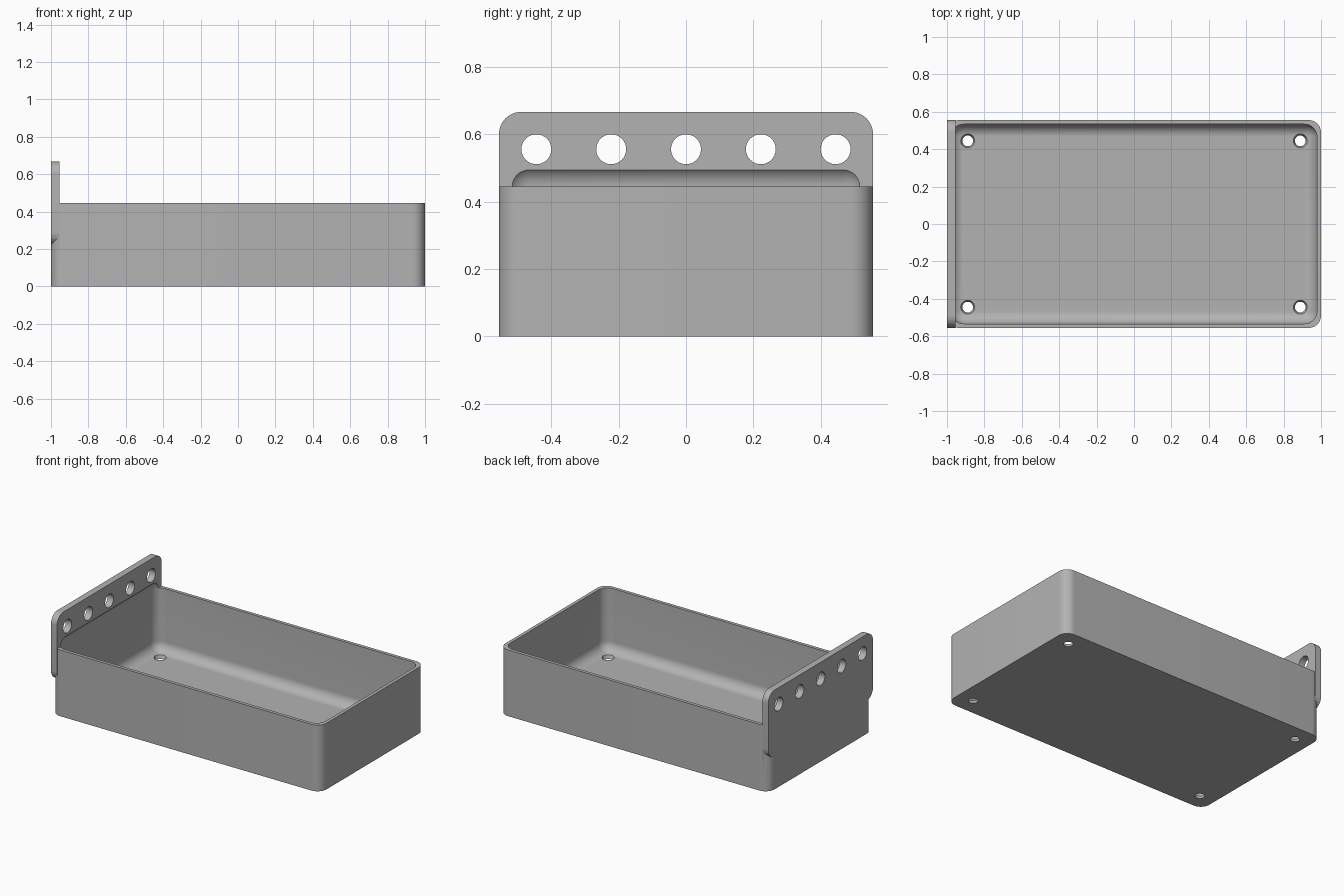
import bpy, bmesh, math
from mathutils import Matrix, Vector

if "Cube" in bpy.data.objects:
    bpy.data.objects.remove(bpy.data.objects["Cube"], do_unlink=True)

U = 2 / 90            # one millimetre of the 90 x 50 x 20 tray
RADIUS = 3 * U
SEGMENTS = 12

grey = bpy.data.materials.new("plain grey")
grey.use_nodes = True
grey.diffuse_color = (0.45, 0.45, 0.45, 1)
grey.node_tree.nodes["Principled BSDF"].inputs["Base Color"].default_value = (0.45, 0.45, 0.45, 1)


def make_object(name, bm):
    bmesh.ops.recalc_face_normals(bm, faces=bm.faces)
    mesh = bpy.data.meshes.new(name)
    bm.to_mesh(mesh)
    bm.free()
    mesh.materials.append(grey)
    obj = bpy.data.objects.new(name, mesh)
    bpy.context.collection.objects.link(obj)
    return obj


def rounded_block(name, low, high, axes):
    """Block whose edges along the given axes are rounded."""
    low, high = Vector(low) * U, Vector(high) * U
    bm = bmesh.new()
    bmesh.ops.create_cube(bm, size=1)
    bmesh.ops.scale(bm, vec=high - low, verts=bm.verts)
    bmesh.ops.translate(bm, vec=(low + high) / 2, verts=bm.verts)

    def along(edge):
        d = edge.verts[0].co - edge.verts[1].co
        return max(range(3), key=lambda i: abs(d[i]))

    edges = [e for e in bm.edges if along(e) in axes]
    bmesh.ops.bevel(bm, geom=edges, offset=RADIUS, offset_type='OFFSET',
                    segments=SEGMENTS, profile=0.5, affect='EDGES')
    return make_object(name, bm)


def drill(name, centre, r_low, r_high, depth, rotation=Matrix()):
    """Round cutter, tapering from r_low to r_high."""
    bm = bmesh.new()
    bmesh.ops.create_cone(bm, cap_ends=True, segments=40, radius1=r_low * U,
                          radius2=r_high * U, depth=depth * U,
                          matrix=Matrix.Translation(Vector(centre) * U) @ rotation)
    return make_object(name, bm)


def combine(target, other, operation):
    mod = target.modifiers.new(operation.lower(), 'BOOLEAN')
    mod.operation = operation
    mod.solver = 'EXACT'
    mod.object = other
    bpy.context.view_layer.objects.active = target
    bpy.ops.object.modifier_apply(modifier=mod.name)
    bpy.data.objects.remove(other, do_unlink=True)


# Tray body with rounded upright corners, joined to the hanging plate
tray = rounded_block("tray", (-45, -25, 0), (45, 25, 20), {2})
plate = rounded_block("hanging_plate", (-45, -25, 10), (-43, 25, 30), {0})
combine(tray, plate, 'UNION')

# Cavity rounded on every edge; its top also scoops into the plate
cavity = rounded_block("cavity_cutter", (-44, -24, 1), (44, 24, 23), {0, 1, 2})
combine(tray, cavity, 'DIFFERENCE')

# Row of hanging holes through the plate
sideways = Matrix.Rotation(math.pi / 2, 4, 'Y')
for i in range(-2, 3):
    combine(tray, drill("hanging_hole", (-44, i * 10, 25), 2, 2, 6, sideways), 'DIFFERENCE')

# Tapered drain holes in the floor corners
for x in (-40, 40):
    for y in (-20, 20):
        combine(tray, drill("drain_hole", (x, y, 0.5), 1.1, 1.85, 2), 'DIFFERENCE')

# Smooth fillets, crisp edges
bpy.ops.object.select_all(action='DESELECT')
tray.select_set(True)
bpy.context.view_layer.objects.active = tray
bpy.ops.object.shade_smooth_by_angle(angle=math.radians(30))
